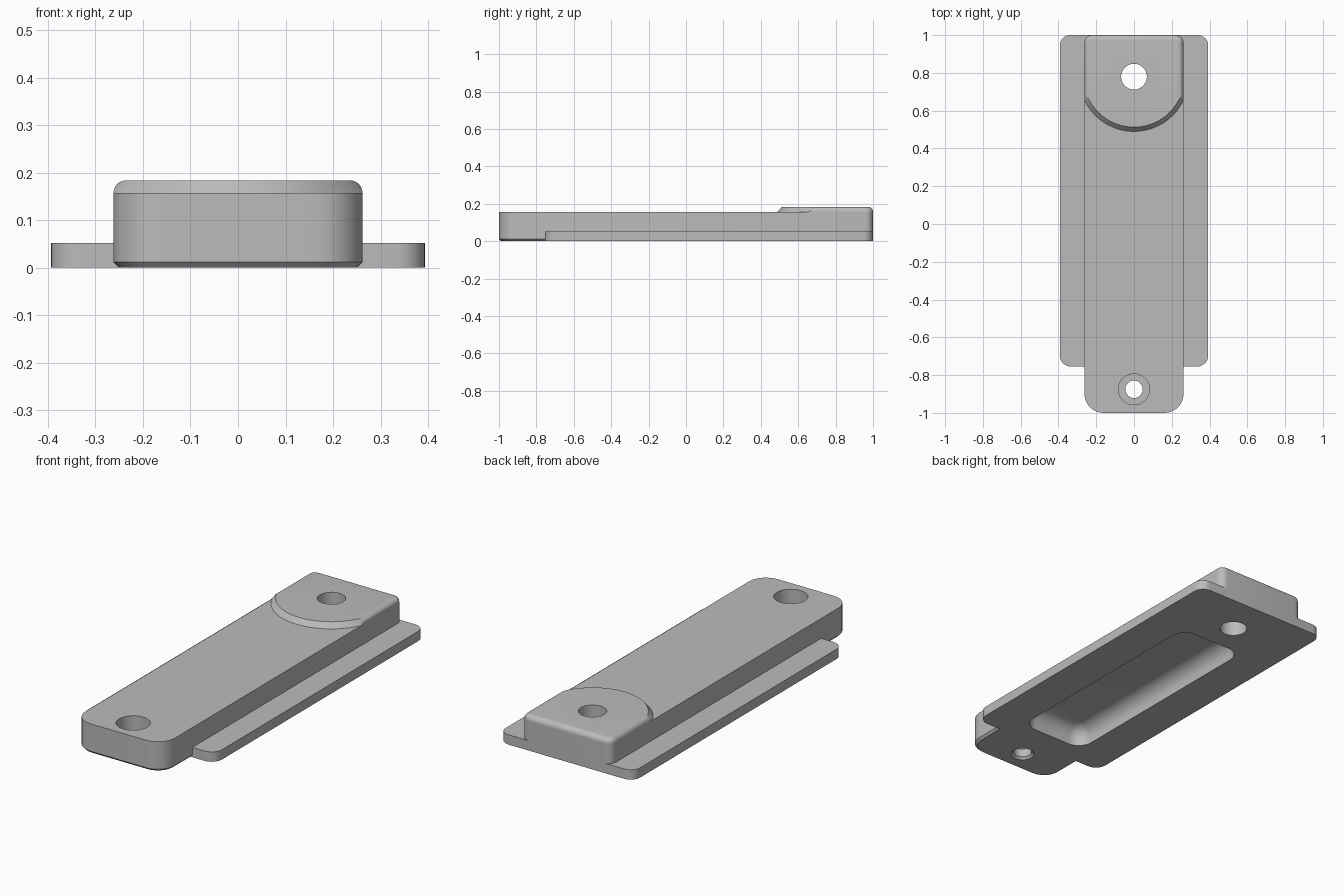
import bpy, bmesh
from math import sin, cos, asin, pi, radians

default = bpy.data.objects.get("Cube")
if default:
    bpy.data.objects.remove(default, do_unlink=True)

grey = bpy.data.materials.new("plain grey")
grey.use_nodes = True
grey.diffuse_color = (0.5, 0.5, 0.5, 1)
grey.node_tree.nodes["Principled BSDF"].inputs["Base Color"].default_value = (0.5, 0.5, 0.5, 1)


def arc(cx, cy, r, start, end, steps=8):
    """Points along a circular arc, angles in radians."""
    angles = [start + (end - start) * i / steps for i in range(steps + 1)]
    return [(cx + r * cos(a), cy + r * sin(a)) for a in angles]


def rounded_rect(w, front, back, r_front, r_back, inset=0.0):
    """Rounded rectangle outline, shrunk evenly by inset."""
    w, front, back = w - inset, front + inset, back - inset
    f, b = max(r_front - inset, 0.004), max(r_back - inset, 0.004)
    return (arc(w - f, front + f, f, -pi / 2, 0) + arc(w - b, back - b, b, 0, pi / 2)
            + arc(b - w, back - b, b, pi / 2, pi) + arc(f - w, front + f, f, pi, 1.5 * pi))


def loft(name, layers):
    """Solid through a stack of (outline, z) layers."""
    bm = bmesh.new()
    rings = [[bm.verts.new((x, y, z)) for x, y in outline] for outline, z in layers]
    for low, high in zip(rings, rings[1:]):
        n = len(low)
        for i in range(n):
            j = (i + 1) % n
            bm.faces.new((low[i], low[j], high[j], high[i]))
    bm.faces.new(rings[0][::-1])
    bm.faces.new(rings[-1])
    bmesh.ops.recalc_face_normals(bm, faces=bm.faces)
    mesh = bpy.data.meshes.new(name)
    bm.to_mesh(mesh)
    bm.free()
    mesh.materials.append(grey)
    obj = bpy.data.objects.new(name, mesh)
    bpy.context.collection.objects.link(obj)
    return obj


def turned(name, y, profile):
    """Round cutter from (radius, z) steps."""
    return loft(name, [(arc(0, y, r, 0, 2 * pi * 47 / 48, 47), z) for r, z in profile])


def fillet(r, steps=6):
    """(inset, rise) pairs of a quarter-round."""
    return [(r * (1 - cos(t)), r * sin(t)) for t in (pi / 2 * i / steps for i in range(steps + 1))]


# Long bar, chamfered along its bottom edge
def bar_outline(inset):
    return rounded_rect(0.262, -1, 1, 0.1, 0.04, inset)


bar = loft("main_bar", [(bar_outline(0.012), 0), (bar_outline(0), 0.012), (bar_outline(0), 0.157)])

# Wide base flange
flange_outline = rounded_rect(0.393, -0.755, 1, 0.06, 0.055)
flange = loft("base_flange", [(flange_outline, 0), (flange_outline, 0.052)])


# Raised pad with a sloped round front and filleted sides
def pad_outline(inset, rise):
    w, radius = 0.262 - inset, 0.29 - 0.85 * rise
    a, back, r = asin(w / radius), 1 - inset, max(0.04 - inset, 0.004)
    return (arc(0, 0.78, radius, -pi / 2 - a, -pi / 2 + a, 32)
            + arc(w - r, back - r, r, 0, pi / 2) + arc(r - w, back - r, r, pi / 2, pi))


pad = loft("raised_pad", [(pad_outline(0, 0), 0.14)]
           + [(pad_outline(i, h), 0.157 + h) for i, h in fillet(0.027)])


# Underside pocket with rounded floor edges
def pocket_outline(inset):
    return rounded_rect(0.19, -0.645, 0.61, 0.08, 0.08, inset)


pocket = loft("pocket_cutter", [(pocket_outline(0), -0.02)]
              + [(pocket_outline(i), 0.025 + h) for i, h in fillet(0.075)])

# Mounting holes
rear_hole = turned("rear_hole_cutter", 0.78, [(0.068, -0.1), (0.068, 0.3)])
front_hole = turned("front_hole_cutter", -0.875, [
    (0.058, -0.1), (0.058, 0), (0.046, 0.012), (0.046, 0.057), (0.082, 0.057), (0.082, 0.3)])

cuts = {bar: (pocket, rear_hole, front_hole), flange: (pocket, rear_hole), pad: (rear_hole,)}
for part, cutters in cuts.items():
    bpy.ops.object.select_all(action="DESELECT")
    part.select_set(True)
    bpy.context.view_layer.objects.active = part
    for cutter in cutters:
        mod = part.modifiers.new(cutter.name, "BOOLEAN")
        mod.operation, mod.solver, mod.object = "DIFFERENCE", "EXACT", cutter
        bpy.ops.object.modifier_apply(modifier=mod.name)
    bpy.ops.object.shade_smooth_by_angle(angle=radians(20))

for cutter in (pocket, rear_hole, front_hole):
    bpy.data.objects.remove(cutter, do_unlink=True)
